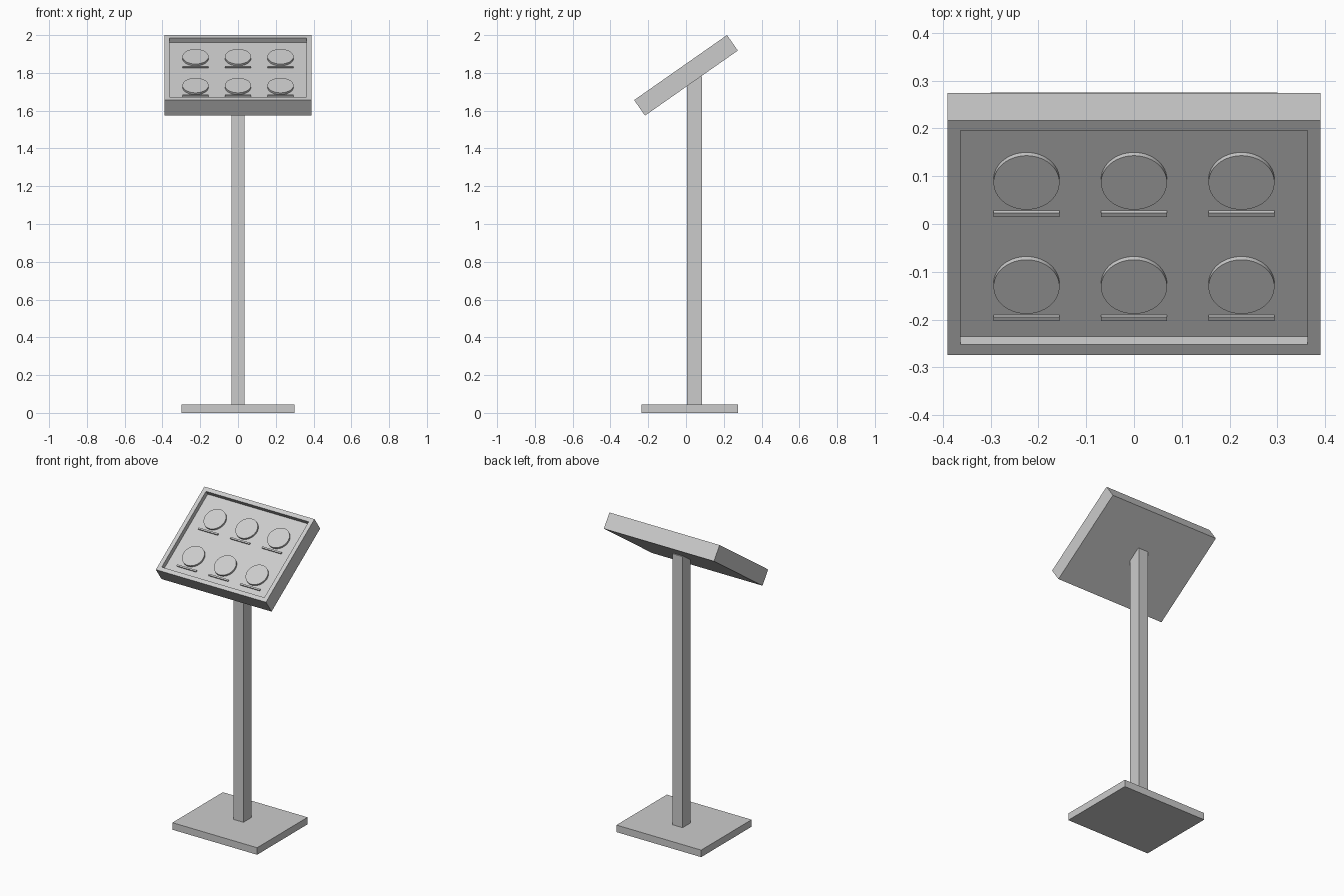
import bpy, bmesh, math
from mathutils import Matrix, Vector

if "Cube" in bpy.data.objects:
    bpy.data.objects.remove(bpy.data.objects["Cube"], do_unlink=True)

# Single flat grey
grey = bpy.data.materials.new("light grey")
grey.use_nodes = True
grey.diffuse_color = (0.6, 0.6, 0.6, 1)
grey.node_tree.nodes["Principled BSDF"].inputs["Base Color"].default_value = (0.6, 0.6, 0.6, 1)

# Frame of the tilted case: local z is the normal of the display face
TILT = Matrix.Translation((0, 0, 1.787)) @ Matrix.Rotation(math.radians(35), 4, "X")
FLOOR = 0.02


def finish(name, bm, matrix=Matrix()):
    mesh = bpy.data.meshes.new(name)
    bm.to_mesh(mesh)
    bm.free()
    mesh.materials.append(grey)
    obj = bpy.data.objects.new(name, mesh)
    obj.matrix_world = matrix
    bpy.context.collection.objects.link(obj)
    return obj


def box_mesh(low, high):
    low, high = Vector(low), Vector(high)
    bm = bmesh.new()
    place = Matrix.Translation((low + high) / 2) @ Matrix.Diagonal((*(high - low), 1))
    bmesh.ops.create_cube(bm, size=1, matrix=place)
    return bm


# Base plate and post
finish("base_plate", box_mesh((-0.3, -0.235, 0), (0.3, 0.275, 0.045)))
finish("post", box_mesh((-0.035, 0.005, 0.045), (0.035, 0.085, 1.78)))

# Tilted case with a shallow tray sunk into its face
bm = box_mesh((-0.39, -0.3, -0.05), (0.39, 0.3, 0.05))
top = [max(bm.faces, key=lambda f: f.calc_center_median().z)]
bmesh.ops.inset_region(bm, faces=top, thickness=0.0375)
floor = bmesh.ops.extrude_face_region(bm, geom=top)
bmesh.ops.delete(bm, geom=top, context="FACES_ONLY")
verts = [g for g in floor["geom"] if isinstance(g, bmesh.types.BMVert)]
bmesh.ops.translate(bm, verts=verts, vec=(0, 0, FLOOR - 0.05))
bmesh.ops.recalc_face_normals(bm, faces=bm.faces)
finish("display_case", bm, TILT)

# Two rows of three discs, each with a label strip below it
for row, v in (("upper", 0.128), ("lower", -0.138)):
    for column, x in (("right", -0.225), ("middle", 0), ("left", 0.225)):
        bm = bmesh.new()
        bmesh.ops.create_cone(bm, cap_ends=True, segments=64, radius1=0.069,
                              radius2=0.069, depth=0.012,
                              matrix=Matrix.Translation((x, v, FLOOR + 0.006)))
        disc = finish(f"{row}_{column}_disc", bm, TILT)
        bpy.ops.object.select_all(action="DESELECT")
        disc.select_set(True)
        bpy.context.view_layer.objects.active = disc
        bpy.ops.object.shade_smooth_by_angle(angle=math.radians(30))
        strip = box_mesh((x - 0.069, v - 0.09, FLOOR), (x + 0.069, v - 0.08, FLOOR + 0.008))
        finish(f"{row}_{column}_label_strip", strip, TILT)
